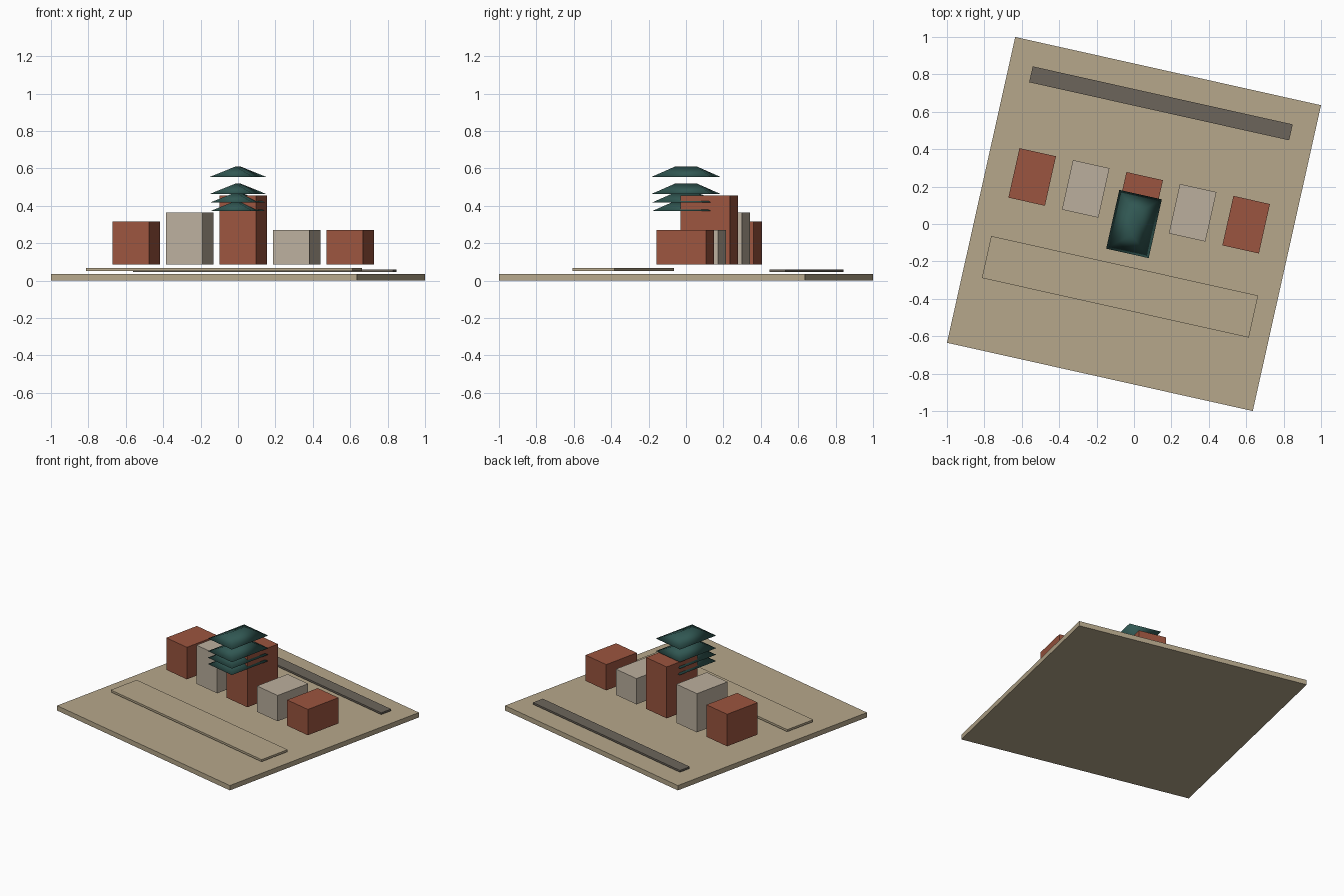
import bpy, bmesh, math
from mathutils import Matrix

if "Cube" in bpy.data.objects:
    bpy.data.objects.remove(bpy.data.objects["Cube"])

TURN = Matrix.Rotation(math.radians(-12.58), 4, 'Z')


def material(name, rgb):
    m = bpy.data.materials.new(name)
    m.diffuse_color = (*rgb, 1)
    m.use_nodes = True
    m.node_tree.nodes["Principled BSDF"].inputs["Base Color"].default_value = m.diffuse_color
    return m


TAN = material("sand", (0.47, 0.39, 0.26))
BRICK = material("brick", (0.33, 0.09, 0.05))
STONE = material("pale_stone", (0.50, 0.43, 0.34))
ROAD = material("dark_paving", (0.15, 0.13, 0.105))
ROOF = material("green_roof", (0.03, 0.095, 0.085))


def finish(name, bm, loc, mat):
    me = bpy.data.meshes.new(name)
    bm.to_mesh(me)
    bm.free()
    me.materials.append(mat)
    ob = bpy.data.objects.new(name, me)
    bpy.context.collection.objects.link(ob)
    ob.matrix_world = TURN @ Matrix.Translation(loc)
    return ob


def box(name, u, v, w, d, z0, z1, mat):
    bm = bmesh.new()
    bmesh.ops.create_cube(bm, size=1, matrix=Matrix.Diagonal((w, d, z1 - z0, 1)))
    return finish(name, bm, (u, v, (z0 + z1) / 2), mat)


def hip_roof(name, z, w=0.233, d=0.322, h=0.055, ridge=0.118):
    bm = bmesh.new()
    base = [bm.verts.new((x * w / 2, y * d / 2, 0))
            for x, y in ((-1, -1), (1, -1), (1, 1), (-1, 1))]
    front, back = [bm.verts.new((0, s * ridge / 2, h)) for s in (-1, 1)]
    a, b, c, e = base
    for f in ((e, c, b, a), (a, b, front), (b, c, back, front),
              (c, e, back), (e, a, front, back)):
        bm.faces.new(f).smooth = True
    return finish(name, bm, (0, 0, z), ROOF)


# Square base with a front plaza and a back road
box("ground", 0, 0, 1.675, 1.675, 0, 0.035, TAN)
box("plaza", 0, -0.344, 1.462, 0.23, 0.051, 0.066, TAN)
box("road", 0, 0.661, 1.424, 0.087, 0.046, 0.059, ROAD)

# Row of five houses
for i, top in enumerate((0.316, 0.364, 0.456, 0.271, 0.271)):
    box(f"house_{i + 1}", (i - 2) * 0.293, 0.127, 0.2, 0.271, 0.085, top,
        STONE if i % 2 else BRICK)

# Hip roofs stacked at the centre
for i, z in enumerate((0.371, 0.417, 0.464, 0.555)):
    hip_roof(f"roof_{i + 1}", z)
